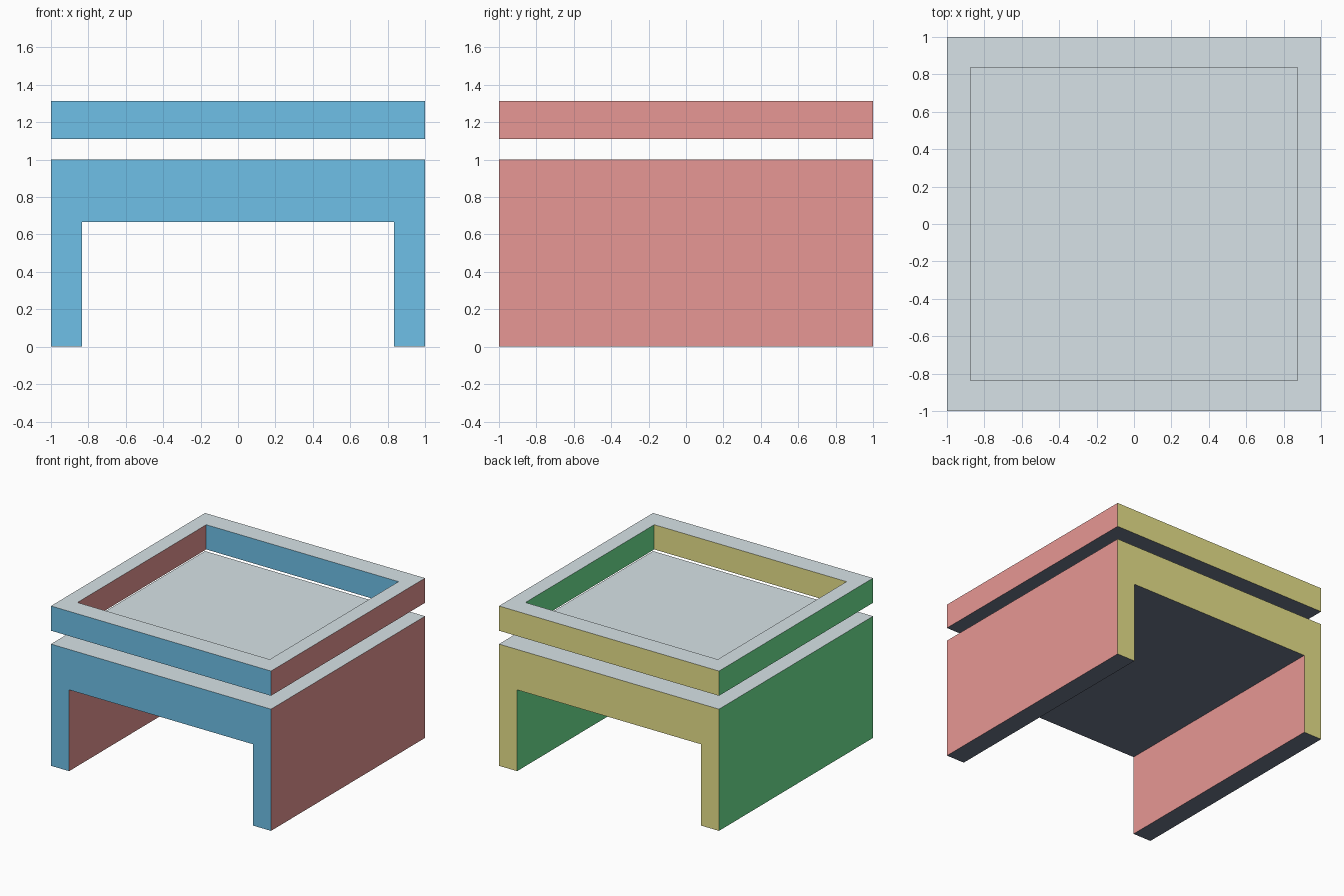
import bpy, bmesh
from mathutils import Vector

if "Cube" in bpy.data.objects:
    bpy.data.objects.remove(bpy.data.objects["Cube"])


def linear(hex_code):
    """Turn a hex colour into linear RGBA."""
    out = []
    for i in (0, 2, 4):
        c = int(hex_code[i:i + 2], 16) / 255
        out.append(c / 12.92 if c <= 0.04045 else ((c + 0.055) / 1.055) ** 2.4)
    return (*out, 1.0)


# One colour per facing direction
FACINGS = [
    ("front_blue", "7BD4FF", (0, -1, 0)),
    ("back_yellow", "FFF899", (0, 1, 0)),
    ("right_pink", "FFA7A4", (1, 0, 0)),
    ("left_green", "7BFFA3", (-1, 0, 0)),
    ("top_pale_grey", "ECF8FD", (0, 0, 1)),
    ("bottom_slate", "6E788C", (0, 0, -1)),
]
MATERIALS = []
for mat_name, code, _ in FACINGS:
    m = bpy.data.materials.new(mat_name)
    m.diffuse_color = linear(code)
    m.use_nodes = True
    m.node_tree.nodes["Principled BSDF"].inputs["Base Color"].default_value = m.diffuse_color
    MATERIALS.append(m)


def finish(name, bm):
    """Colour faces by direction and make the object."""
    bmesh.ops.recalc_face_normals(bm, faces=bm.faces)
    bm.normal_update()
    for f in bm.faces:
        f.material_index = max(range(6), key=lambda i: f.normal.dot(Vector(FACINGS[i][2])))
    mesh = bpy.data.meshes.new(name)
    bm.to_mesh(mesh)
    bm.free()
    for m in MATERIALS:
        mesh.materials.append(m)
    obj = bpy.data.objects.new(name, mesh)
    bpy.context.collection.objects.link(obj)
    return obj


def extrude(bm, faces, offset):
    """Extrude faces into a closed solid."""
    res = bmesh.ops.extrude_face_region(bm, geom=faces, use_keep_orig=True)
    verts = [g for g in res["geom"] if isinstance(g, bmesh.types.BMVert)]
    bmesh.ops.translate(bm, verts=verts, vec=offset)


# Base: arch profile with a thick slab on two side walls
LEG_IN, SLAB_Z, TOP_Z = 0.835, 0.668, 1.0
half = [(LEG_IN, SLAB_Z), (LEG_IN, 0), (1, 0), (1, TOP_Z)]
profile = half + [(-x, z) for x, z in reversed(half)]
bm = bmesh.new()
arch = bm.faces.new([bm.verts.new((x, -1, z)) for x, z in profile])
extrude(bm, [arch], (0, 2, 0))
finish("base_arch", bm)

# Rim: open rectangular frame floating above the base
RIM_Z, RIM_H, IN_X, IN_Y = 1.11, 0.203, 0.874, 0.836
corners = [(-1, -1), (1, -1), (1, 1), (-1, 1)]
bm = bmesh.new()
outer = [bm.verts.new((x, y, RIM_Z)) for x, y in corners]
inner = [bm.verts.new((x * IN_X, y * IN_Y, RIM_Z)) for x, y in corners]
ring = [bm.faces.new((outer[i], outer[(i + 1) % 4], inner[(i + 1) % 4], inner[i]))
        for i in range(4)]
extrude(bm, ring, (0, 0, RIM_H))
finish("top_rim", bm)
